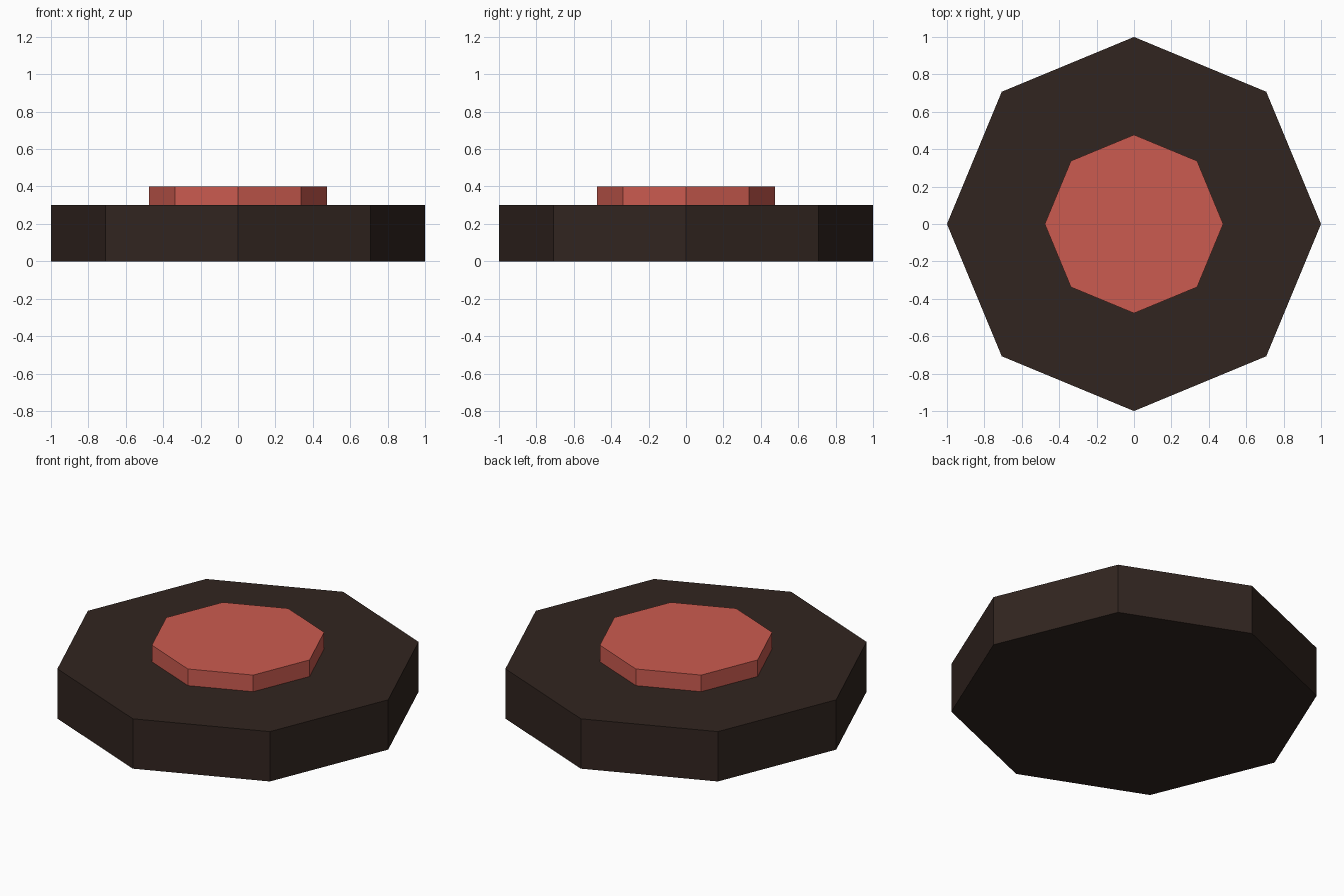
import bpy

if "Cube" in bpy.data.objects:
    bpy.data.objects.remove(bpy.data.objects["Cube"])


def make_material(name, color):
    mat = bpy.data.materials.new(name)
    mat.diffuse_color = color
    mat.use_nodes = True
    mat.node_tree.nodes["Principled BSDF"].inputs["Base Color"].default_value = mat.diffuse_color
    return mat


def octagon(name, radius, z0, z1, mat):
    # Eight-sided prism with corners on the x and y axes
    bpy.ops.mesh.primitive_cylinder_add(
        vertices=8, radius=radius, depth=z1 - z0, location=(0, 0, (z0 + z1) / 2))
    obj = bpy.context.object
    obj.name = name
    obj.data.materials.append(mat)
    return obj


dark = make_material("dark_brown", (0.031, 0.018, 0.014, 1))
red = make_material("soft_red", (0.60, 0.105, 0.08, 1))

# Wide base plate
octagon("base_plate", 1.0, 0.0, 0.3, dark)
# Raised central button
octagon("button", 0.477, 0.3, 0.4, red)
